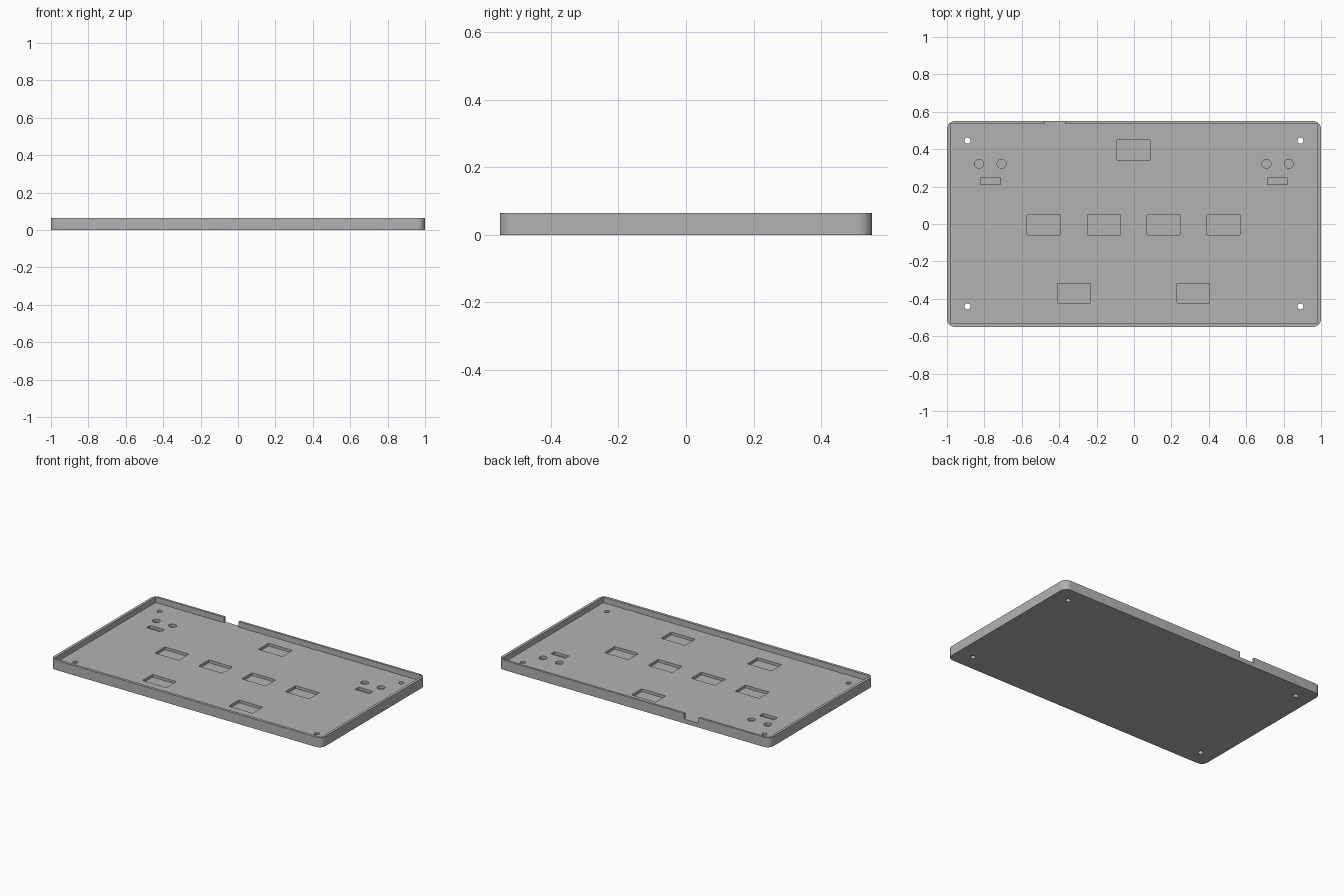
import bpy, bmesh, math

cube = bpy.data.objects.get("Cube")
if cube:
    bpy.data.objects.remove(cube, do_unlink=True)

HALF_X, HALF_Y, HEIGHT = 1.0, 0.55, 0.065
FLOOR, POCKET = 0.028, 0.01
ABOVE = HEIGHT + 0.02

grey = bpy.data.materials.new("plain_grey")
grey.use_nodes = True
grey.diffuse_color = (0.45, 0.45, 0.45, 1)
grey.node_tree.nodes["Principled BSDF"].inputs["Base Color"].default_value = (0.45, 0.45, 0.45, 1)


def prism(name, outline, z0, z1):
    """Extrude a closed outline from z0 up to z1."""
    bm = bmesh.new()
    base = bm.faces.new([bm.verts.new((x, y, z0)) for x, y in outline])
    top = bmesh.ops.extrude_face_region(bm, geom=[base])["geom"]
    bmesh.ops.translate(bm, vec=(0, 0, z1 - z0),
                        verts=[v for v in top if isinstance(v, bmesh.types.BMVert)])
    bmesh.ops.recalc_face_normals(bm, faces=bm.faces)
    mesh = bpy.data.meshes.new(name)
    bm.to_mesh(mesh)
    bm.free()
    mesh.materials.append(grey)
    obj = bpy.data.objects.new(name, mesh)
    bpy.context.collection.objects.link(obj)
    return obj


def rectangle(x0, x1, y0, y1):
    return [(x0, y0), (x1, y0), (x1, y1), (x0, y1)]


def arc(cx, cy, r, start, sweep, steps):
    angles = [math.radians(start + sweep * i / steps) for i in range(steps + 1)]
    return [(cx + r * math.cos(a), cy + r * math.sin(a)) for a in angles]


def circle(cx, cy, r):
    return arc(cx, cy, r, 0, 360, 32)[:-1]


def cut(target, outline, z0, z1=ABOVE):
    """Subtract a prism from the target, then discard it."""
    cutter = prism("cutter", outline, z0, z1)
    cutter.hide_render = True
    mod = target.modifiers.new("cut", "BOOLEAN")
    mod.operation, mod.solver, mod.object = "DIFFERENCE", "EXACT", cutter
    bpy.context.view_layer.objects.active = target
    bpy.ops.object.modifier_apply(modifier=mod.name)
    bpy.data.objects.remove(cutter, do_unlink=True)


# Tray body with rounded outer corners
R = 0.042
body = []
for i, (sx, sy) in enumerate([(1, 1), (-1, 1), (-1, -1), (1, -1)]):
    body += arc(sx * (HALF_X - R), sy * (HALF_Y - R), R, 90 * i, 90, 10)
tray = prism("tray", body, 0, HEIGHT)

# Hollow interior and the cable notch in the back wall
cut(tray, rectangle(-0.982, 0.982, -0.532, 0.535), FLOOR)
cut(tray, rectangle(-0.477, -0.37, 0.5, 0.6), FLOOR)

# Rectangular floor pockets
for x, y in [(-0.483, -0.006), (-0.161, -0.006), (0.158, -0.006), (0.479, -0.006),
             (-0.002, 0.396), (-0.32, -0.37), (0.317, -0.37)]:
    cut(tray, rectangle(x - 0.088, x + 0.088, y - 0.053, y + 0.053), POCKET)

# Mirrored small slots, round recesses and screw holes
for s in (-1, 1):
    x = s * 0.768
    cut(tray, rectangle(x - 0.053, x + 0.053, 0.21, 0.248), POCKET)
    for dx in (-0.06, 0.06):
        cut(tray, circle(x + dx, 0.322, 0.024), POCKET)
    for y in (-0.441, 0.446):
        cut(tray, circle(s * 0.89, y, 0.016), -0.02)

# Smooth round corners, crisp edges elsewhere
bpy.ops.object.select_all(action="DESELECT")
tray.select_set(True)
bpy.context.view_layer.objects.active = tray
bpy.ops.object.shade_smooth_by_angle(angle=math.radians(30))
